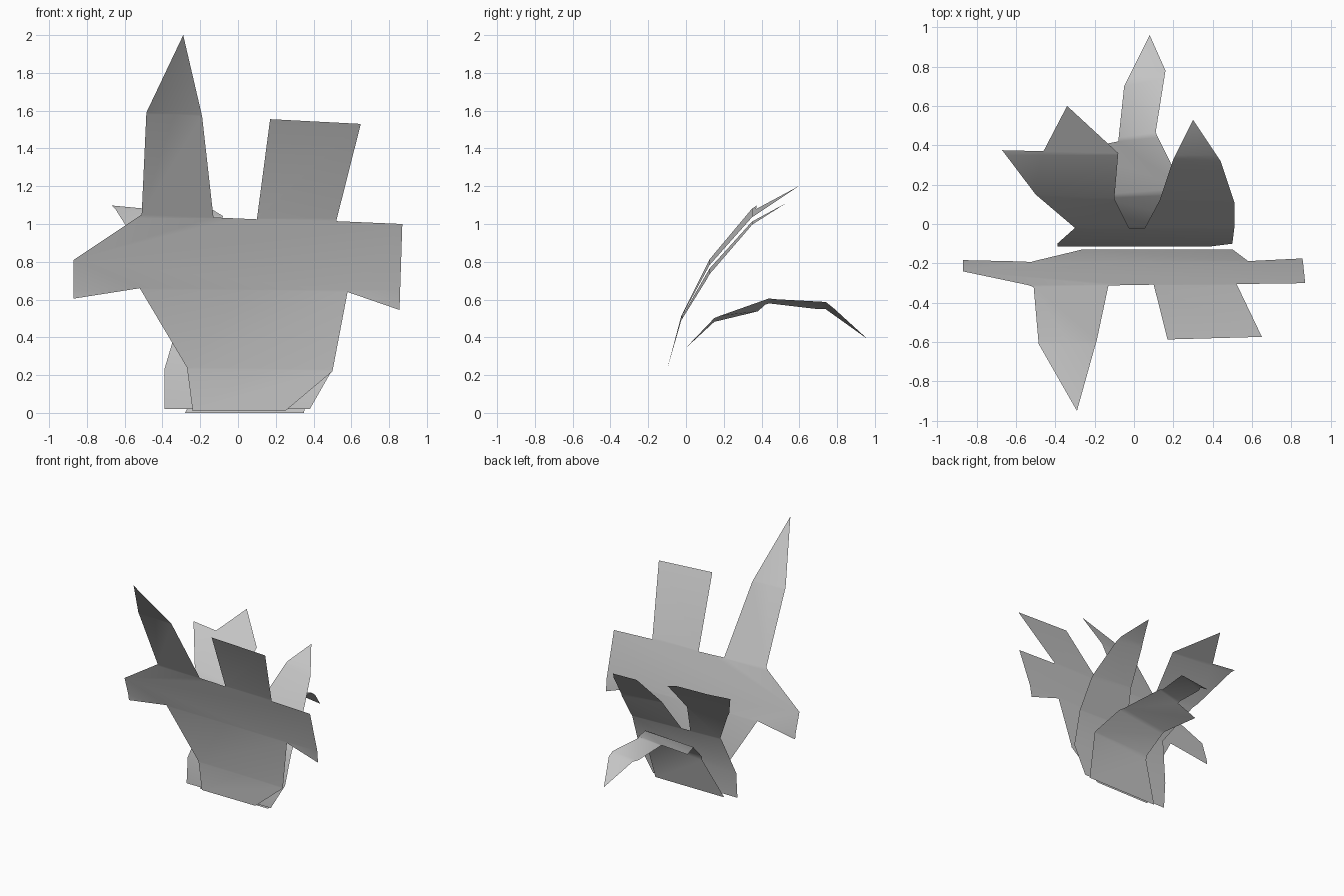
import bpy
import bmesh
from mathutils import Vector
from mathutils.geometry import tessellate_polygon

cube = bpy.data.objects.get("Cube")
if cube:
    bpy.data.objects.remove(cube, do_unlink=True)

GREY = (0.55, 0.55, 0.55, 1.0)
grey = bpy.data.materials.new("leaf grey")
grey.use_nodes = True
grey.diffuse_color = GREY
shader = next(n for n in grey.node_tree.nodes if n.type == "BSDF_PRINCIPLED")
shader.inputs["Base Color"].default_value = GREY


def along(profile, t, axis):
    """Point (y, z) on a bent profile, where t is its y (axis 0) or z (axis 1)."""
    segment = next((i for i in range(1, len(profile) - 1)
                    if t <= profile[i][axis]), len(profile) - 1)
    a, b = Vector(profile[segment - 1]), Vector(profile[segment])
    return a.lerp(b, (t - a[axis]) / (b[axis] - a[axis]))


def make_leaf(name, outline, profile, axis, twist=0.0, start=0.0, span=1.0):
    """Cut a flat outline along its folds, then bend it to the side profile."""
    bm = bmesh.new()
    points = [Vector((x, t, 0)) for x, t in outline]
    verts = [bm.verts.new(p) for p in points]
    for triangle in tessellate_polygon([points]):
        bm.faces.new([verts[i] for i in triangle])

    # Fold lines
    for fold in profile[1:-1]:
        bmesh.ops.bisect_plane(
            bm, geom=bm.verts[:] + bm.edges[:] + bm.faces[:], dist=0.001,
            plane_co=(0, fold[axis], 0), plane_no=(0, 1, 0))

    # Bend and sideways twist
    for v in bm.verts:
        y, z = along(profile, v.co.y, axis)
        amount = min(1.0, max(0.0, (y - start) / span))
        v.co = (v.co.x, y, z + twist * v.co.x * amount)
    bmesh.ops.recalc_face_normals(bm, faces=bm.faces[:])
    for face in bm.faces:
        face.smooth = True

    mesh = bpy.data.meshes.new(name)
    bm.to_mesh(mesh)
    bm.free()
    mesh.materials.append(grey)
    leaf = bpy.data.objects.new(name, mesh)
    bpy.context.collection.objects.link(leaf)
    return leaf


# Tall front leaf with four lobes, outline in x and z
make_leaf(
    "front_leaf",
    [(-.24, .01), (-.27, .24), (-.52, .66), (-.87, .605), (-.87, .81),
     (-.51, 1.05), (-.485, 1.59), (-.29, 2), (-.19, 1.57), (-.13, 1.035),
     (.1, 1.025), (.17, 1.555), (.65, 1.53), (.52, 1.015), (.87, 1),
     (.855, .545), (.58, .64), (.5, .22), (.25, .01)],
    [(-.13, .01), (-.13, .23), (-.19, .65), (-.31, 1.03), (-.6, 1.58), (-.95, 2)],
    axis=1)

# Middle leaf with two lobes leaning back, outline in x and y
make_leaf(
    "middle_leaf",
    [(-.39, -.115), (-.39, -.1), (-.3, -.02), (-.5, .15), (-.67, .375),
     (-.46, .37), (-.34, .6), (-.08, .36), (-.1, .13), (-.025, -.02),
     (.055, -.02), (.13, .12), (.2, .33), (.3, .53), (.44, .32),
     (.51, .11), (.51, -.02), (.5, -.1), (.38, -.115)],
    [(-.115, .02), (-.1, .23), (-.025, .505), (.125, .775), (.35, 1.03), (.6, 1.175)],
    axis=0, twist=-.08, start=-.1, span=.2)

# Low arching back leaf with one side spike, outline in x and y
make_leaf(
    "back_leaf",
    [(-.28, -.1), (-.135, -.02), (-.165, .13), (-.28, .38), (-.08, .42),
     (-.05, .7), (.08, .96), (.16, .78), (.11, .465), (.25, .18),
     (.38, 0), (.35, -.1)],
    [(-.1, 0), (-.01, .335), (.15, .49), (.44, .59), (.74, .555), (.96, .375)],
    axis=0, twist=.21, start=0, span=.7)
